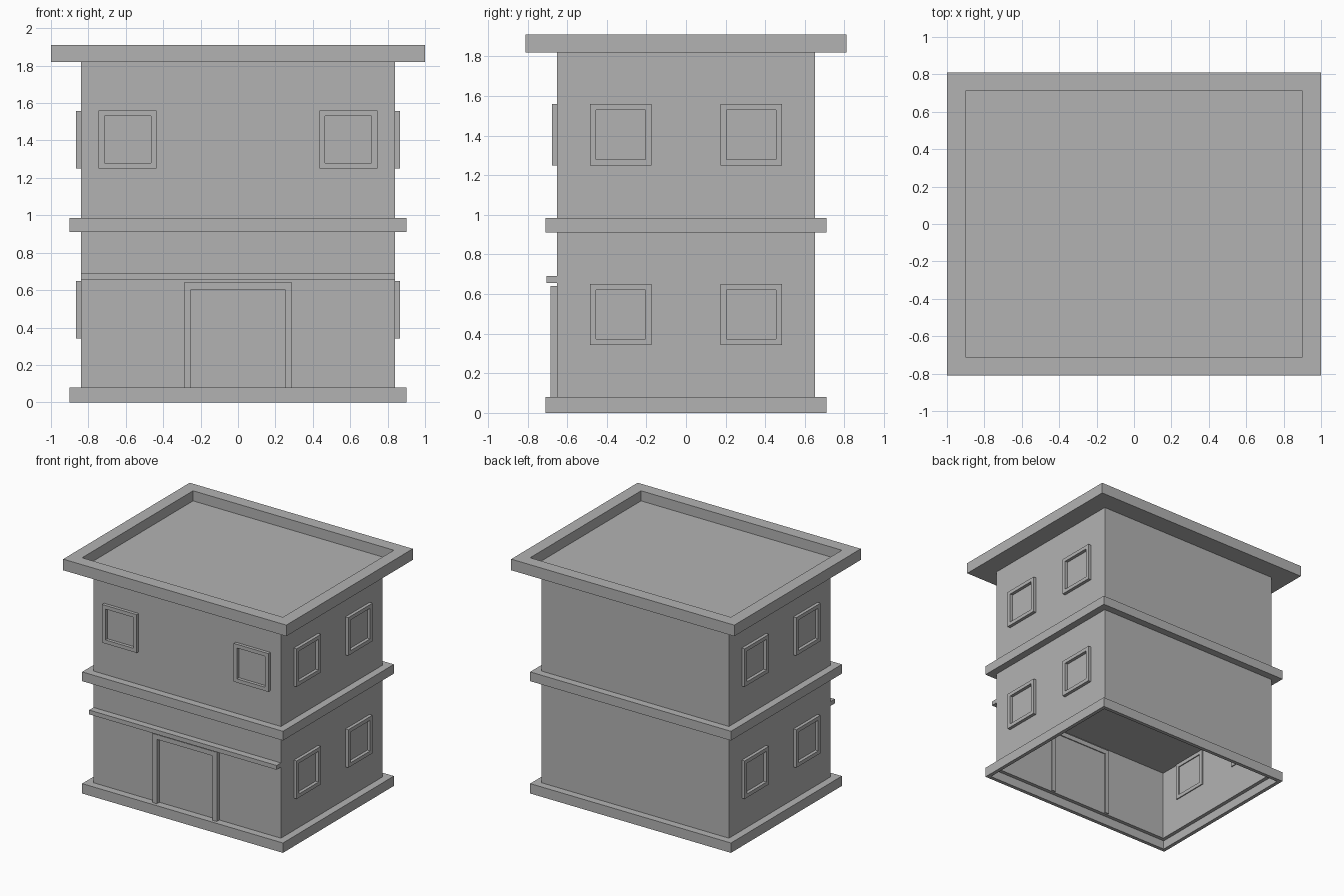
import bpy, bmesh
from mathutils import Matrix, Vector

if "Cube" in bpy.data.objects:
    bpy.data.objects.remove(bpy.data.objects["Cube"])

GREY = bpy.data.materials.new("plaster_grey")
GREY.diffuse_color = (0.45, 0.45, 0.45, 1)
GREY.use_nodes = True
GREY.node_tree.nodes["Principled BSDF"].inputs["Base Color"].default_value = GREY.diffuse_color

HX, HY = 0.84, 0.65          # half size of the walls
BASE_TOP, CEILING, ROOF_BOTTOM, ROOF_TOP = 0.08, 0.65, 1.82, 1.91


def finish(name, bm):
    mesh = bpy.data.meshes.new(name)
    bm.to_mesh(mesh)
    bm.free()
    mesh.materials.append(GREY)
    obj = bpy.data.objects.new(name, mesh)
    bpy.context.collection.objects.link(obj)
    return obj


def add_box(bm, lo, hi):
    lo, hi = Vector(lo), Vector(hi)
    m = Matrix.Translation((lo + hi) / 2) @ Matrix.Diagonal((*(hi - lo), 1))
    return bmesh.ops.create_cube(bm, size=1, matrix=m)["verts"]


def box(name, lo, hi):
    bm = bmesh.new()
    add_box(bm, lo, hi)
    return finish(name, bm)


def ring(name, outer, inner, z0, z1):
    """Rectangular ring with mitred corners."""
    bm = bmesh.new()
    corners = ((-1, -1), (1, -1), (1, 1), (-1, 1))
    loops = [[bm.verts.new((sx * h[0], sy * h[1], z)) for sx, sy in corners]
             for h, z in ((outer, z0), (outer, z1), (inner, z1), (inner, z0))]
    for a, b in zip(loops, loops[1:] + loops[:1]):
        for i in range(4):
            j = (i + 1) % 4
            bm.faces.new((a[i], a[j], b[j], b[i]))
    return finish(name, bm)


def frame(name, matrix, half, z0, z1, bar, depth, sill=True):
    """Mitred frame in the local xz plane, facing local -y."""
    bm = bmesh.new()
    bot = z0 + bar if sill else z0
    out = [(-half, z0), (-half, z1), (half, z1), (half, z0)]
    inn = [(-half + bar, bot), (-half + bar, z1 - bar),
           (half - bar, z1 - bar), (half - bar, bot)]
    rings = [[bm.verts.new((x, y, z)) for x, z in pts]
             for pts, y in ((out, 0.008), (out, -depth), (inn, -depth), (inn, 0.008))]
    for a, b in zip(rings, rings[1:] + rings[:1]):
        for i in range(4 if sill else 3):
            j = (i + 1) % 4
            bm.faces.new((a[i], a[j], b[j], b[i]))
    if not sill:             # close the feet of the door posts
        for i in (0, 3):
            bm.faces.new([r[i] for r in rings])
    bmesh.ops.recalc_face_normals(bm, faces=bm.faces)
    bm.transform(matrix)
    return finish(name, bm)


# Wall shell, open underneath
bm = bmesh.new()
add_box(bm, (-HX, -HY, BASE_TOP), (HX, HY, ROOF_BOTTOM))
bm.faces.ensure_lookup_table()
bmesh.ops.delete(bm, geom=[f for f in bm.faces if f.normal.z < -0.5], context="FACES")
finish("walls", bm)

# Ceiling of the ground floor
bm = bmesh.new()
bmesh.ops.create_grid(bm, x_segments=1, y_segments=1, size=1,
                      matrix=Matrix.Translation((0, 0, CEILING)) @ Matrix.Diagonal((HX, HY, 1, 1)))
bmesh.ops.reverse_faces(bm, faces=bm.faces)
finish("ground_floor_ceiling", bm)

# Plinth: hollow skirt with a flat top lip
ring("plinth_skirt", (0.90, 0.71), (0.87, 0.68), 0, BASE_TOP)
ring("plinth_lip", (0.87, 0.68), (HX, HY), BASE_TOP - 0.008, BASE_TOP)

# Storey band, roof slab and parapet
ring("storey_band", (0.90, 0.71), (HX, HY), 0.91, 0.985)
ring("parapet", (1.0, 0.81), (0.90, 0.71), ROOF_BOTTOM, ROOF_TOP)
box("roof_deck", (-0.90, -0.71, ROOF_BOTTOM), (0.90, 0.71, ROOF_BOTTOM + 0.008))

# Ledge above the entrance and door frame
box("front_ledge", (-HX, -0.705, 0.655), (HX, -HY, 0.69))
frame("door_frame", Matrix.Translation((0, -HY, 0)), 0.288, BASE_TOP, 0.64, 0.038, 0.033, sill=False)

# Windows: two upstairs in front, two per storey on each side
for s in (-1, 1):
    frame("front_window_frame", Matrix.Translation((s * 0.59, -HY, 0)), 0.155, 1.25, 1.56, 0.03, 0.026)
    turn = Matrix.Rotation(s * 1.5707963, 4, "Z")
    for y in (-0.33, 0.33):
        for z in (0.342, 1.25):
            frame("side_window_frame", Matrix.Translation((s * HX, y, 0)) @ turn,
                  0.155, z, z + 0.308, 0.03, 0.026)
